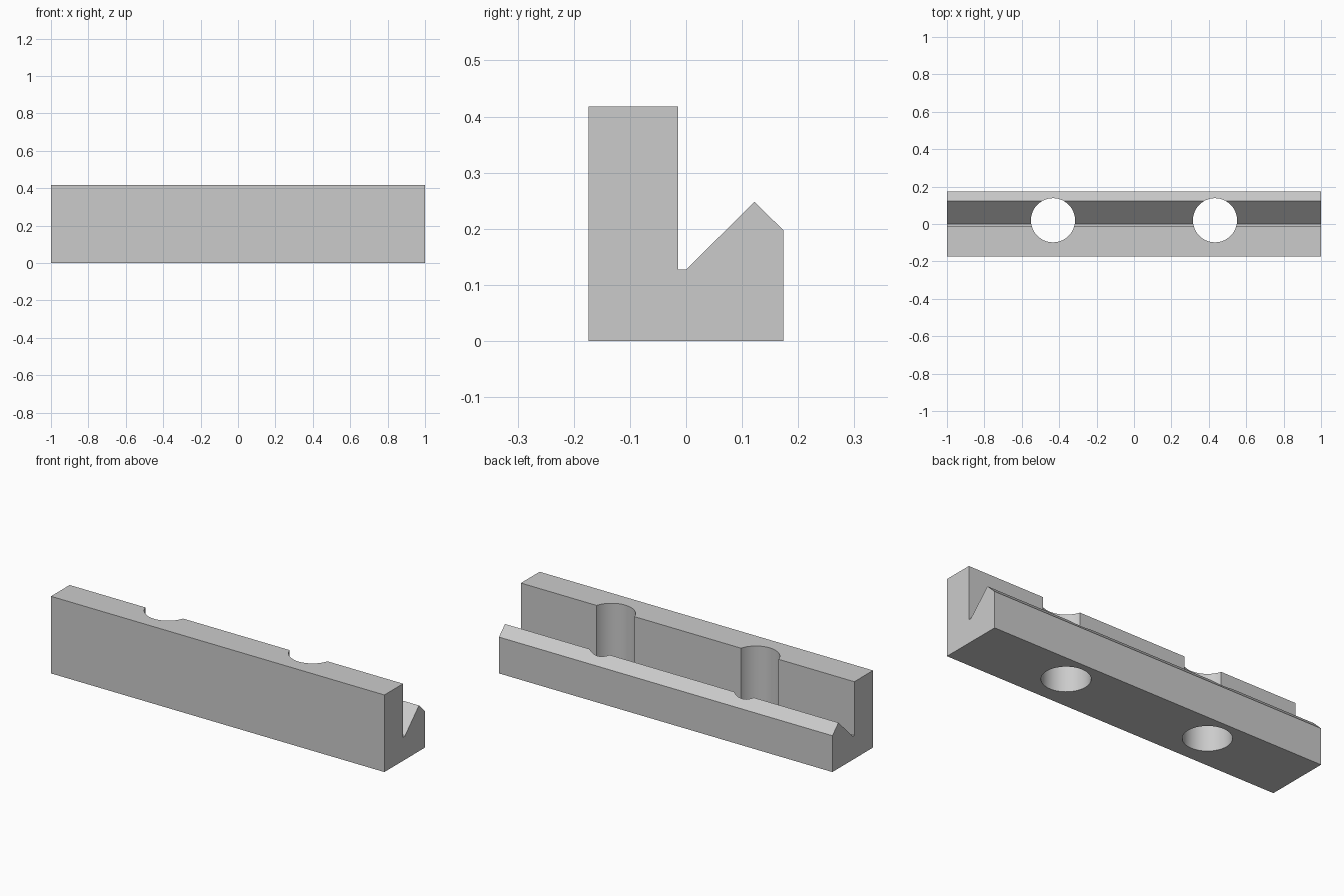
import bpy
import bmesh
import math

if "Cube" in bpy.data.objects:
    bpy.data.objects.remove(bpy.data.objects["Cube"], do_unlink=True)

# Plain grey for the whole part
grey = bpy.data.materials.new("plain_grey")
grey.use_nodes = True
colour = (0.6, 0.6, 0.6, 1)
grey.diffuse_color = colour
grey.node_tree.nodes["Principled BSDF"].inputs["Base Color"].default_value = colour

# Clamp rail: tall front wall, narrow slot, sloped rear lip (y, z)
profile = [(-0.174, 0), (0.174, 0), (0.174, 0.197), (0.122, 0.248),
           (0, 0.127), (-0.014, 0.127), (-0.014, 0.418), (-0.174, 0.418)]
bm = bmesh.new()
end = bm.faces.new([bm.verts.new((-1, y, z)) for y, z in profile])
swept = bmesh.ops.extrude_face_region(bm, geom=[end])["geom"]
bmesh.ops.translate(bm, vec=(2, 0, 0),
                    verts=[v for v in swept if isinstance(v, bmesh.types.BMVert)])
bmesh.ops.recalc_face_normals(bm, faces=bm.faces)
mesh = bpy.data.meshes.new("clamp_rail")
bm.to_mesh(mesh)
bm.free()
mesh.materials.append(grey)
rail = bpy.data.objects.new("clamp_rail", mesh)
bpy.context.collection.objects.link(rail)

# Two vertical screw holes cut right through
cutters = []
for side, x in (("right", -0.433), ("left", 0.433)):
    bpy.ops.mesh.primitive_cylinder_add(vertices=64, radius=0.118, depth=1,
                                        location=(x, 0.02, 0.2))
    cutter = bpy.context.object
    cutter.name = side + "_hole_cutter"
    cutter.hide_render = True
    cutter.data.materials.append(grey)
    cutters.append(cutter)
    hole = rail.modifiers.new(side + "_hole", "BOOLEAN")
    hole.operation = "DIFFERENCE"
    hole.solver = "EXACT"
    hole.object = cutter

bpy.ops.object.select_all(action="DESELECT")
rail.select_set(True)
bpy.context.view_layer.objects.active = rail
for name in [m.name for m in rail.modifiers]:
    bpy.ops.object.modifier_apply(modifier=name)
for cutter in cutters:
    bpy.data.objects.remove(cutter, do_unlink=True)

# Smooth hole walls, sharp edges elsewhere
bpy.ops.object.shade_smooth_by_angle(angle=math.radians(30))
